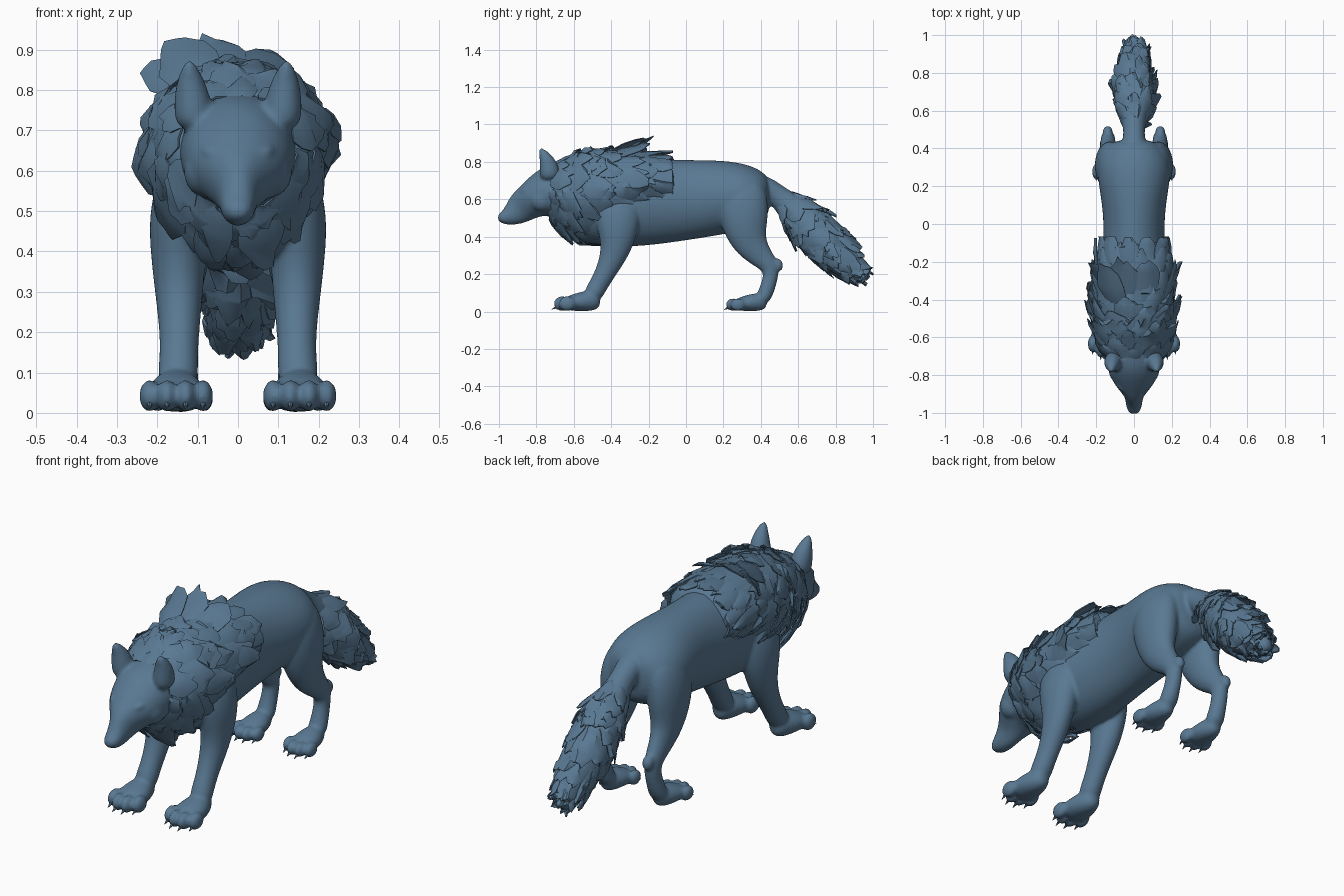
import bpy, bmesh, math, random
from mathutils import Vector

if "Cube" in bpy.data.objects:
    bpy.data.objects.remove(bpy.data.objects["Cube"])

random.seed(4)
coat = bpy.data.materials.new("slate_blue")
coat.diffuse_color = (0.10, 0.19, 0.29, 1)
coat.use_nodes = True
coat.node_tree.nodes["Principled BSDF"].inputs["Base Color"].default_value = coat.diffuse_color
skin_parts = []


def finish(name, bm, subsurf=0):
    me = bpy.data.meshes.new(name)
    for f in bm.faces:
        f.smooth = True
    bm.to_mesh(me)
    bm.free()
    me.set_sharp_from_angle(angle=math.radians(35 if not subsurf else 180))
    me.materials.append(coat)
    ob = bpy.data.objects.new(name, me)
    bpy.context.scene.collection.objects.link(ob)
    if subsurf:
        m = ob.modifiers.new("subsurf", "SUBSURF")
        m.levels = m.render_levels = subsurf
    return ob


def surf(rings, u, a, h=0.0):
    """Point on a lofted tube: u along the rings, a around, h outward."""
    n = len(rings)
    i = max(0, min(int(u), n - 2))
    f = u - i
    v = [p + (q - p) * f for p, q in zip(rings[i], rings[i + 1])]
    lo, hi = max(0, round(u) - 1), min(n - 1, round(u) + 1)
    lo = min(lo, n - 2)
    t = (Vector(rings[hi][:3]) - Vector(rings[lo][:3])).normalized()
    s = Vector((1, 0, 0))
    s = (s - t * s.dot(t)).normalized()
    up = s.cross(t)
    rx, rt = max(v[3], 0.008) + h, max(v[4], 0.008) + h
    if len(v) > 5:  # narrow the underside
        rx *= 1 + v[5] * min(0, math.sin(a))
    return Vector(v[:3]) + s * math.cos(a) * rx + up * math.sin(a) * rt


def loft(name, rings, sides=16, skin=True):
    bm = bmesh.new()
    loops = [[bm.verts.new(surf(rings, i, 2 * math.pi * j / sides)) for j in range(sides)]
             for i in range(len(rings))]
    for r0, r1 in zip(loops, loops[1:]):
        for j in range(sides):
            k = (j + 1) % sides
            bm.faces.new((r0[j], r0[k], r1[k], r1[j]))
    bm.faces.new(loops[0])
    bm.faces.new(loops[-1])
    bmesh.ops.recalc_face_normals(bm, faces=bm.faces)
    ob = finish(name, bm, subsurf=2)
    if skin:
        skin_parts.append(ob)


def blob(name, loc, size, rot=(0, 0, 0)):
    bm = bmesh.new()
    bmesh.ops.create_uvsphere(bm, u_segments=16, v_segments=10, radius=1)
    ob = finish(name, bm)
    ob.location, ob.scale, ob.rotation_euler = loc, size, rot
    skin_parts.append(ob)


def fur(name, rings, rows, count, length, lift, sag, u_max, keep):
    """Overlapping ragged locks laid over a tube, tips lifted."""
    bm = bmesh.new()
    for r, u in enumerate(rows):
        for c in range(count):
            a0 = 2 * math.pi * (c + 0.5 * (r % 2) + random.uniform(-.25, .25)) / count
            if not keep(u, a0):
                continue
            u0 = u + random.uniform(-.2, .2)
            ln = length * random.uniform(.7, 1.25)
            top = lift(u, a0) * random.uniform(.15, 1.35)
            half = math.pi / count * random.uniform(.9, 1.4)
            skew = random.uniform(-.5, .5) * half
            out = surf(rings, u0, a0, .1) - surf(rings, u0, a0, 0)
            grid = []
            for k, w in enumerate((.8, 1.1, 1.1, .85, .4)):
                row = []
                for side in (-1, -.4, .4, 1):
                    t = k / 4
                    if k >= 3:
                        t -= random.uniform(0, .24)
                    a = a0 + side * half * w + skew * t - sag * t * math.cos(a0)
                    h = -.010 + top * t + (.007 if abs(side) < 1 else 0) + random.uniform(-.004, .005)
                    row.append(bm.verts.new(surf(rings, min(u0 + ln * t, u_max), a, h)))
                grid.append(row)
            for g0, g1 in zip(grid, grid[1:]):
                for j in range(3):
                    f = bm.faces.new((g0[j], g0[j + 1], g1[j + 1], g1[j]))
                    f.normal_update()
                    if f.normal.dot(out) < 0:
                        f.normal_flip()
    bmesh.ops.solidify(bm, geom=bm.faces[:], thickness=.005)
    bmesh.ops.recalc_face_normals(bm, faces=bm.faces)
    finish(name, bm)


# Torso, chest to rump
loft("body", [(0, y, z, rx, rz) for y, z, rx, rz in (
    (-.66, .60, .10, .13), (-.55, .58, .16, .20), (-.42, .575, .19, .23),
    (-.28, .58, .185, .24), (-.10, .59, .166, .228), (.05, .60, .165, .215),
    (.18, .61, .186, .204), (.30, .615, .204, .185), (.40, .61, .168, .150), (.45, .61, .09, .095))])

# Head from nose to neck
loft("head", [(0, y, z, rx, rz) for y, z, rx, rz in (
    (-1.008, .505, .020, .014), (-.985, .498, .038, .034), (-.94, .512, .046, .058),
    (-.90, .540, .052, .080), (-.868, .566, .078, .090), (-.83, .592, .114, .100),
    (-.79, .615, .132, .116), (-.74, .635, .146, .145), (-.66, .645, .150, .160), (-.55, .64, .14, .16))])
blob("nose_pad", (0, -.985, .510), (.026, .018, .018))

# Mane and tail tubes, each wrapped in locks of fur
mane = [(0, y, z, rx, rz, .28) for y, z, rx, rz in (
    (-.73, .64, .150, .150), (-.67, .635, .190, .190), (-.57, .62, .212, .235),
    (-.45, .62, .220, .245), (-.32, .66, .220, .206), (-.20, .69, .212, .164),
    (-.07, .69, .185, .150))]
loft("mane_base", mane, skin=False)


def mane_lift(u, a):
    if 2.8 < u < 4.3 and math.sin(a) > .8:
        return .095
    return .022 if u > 4.3 else .05 if math.sin(a) < .3 else .034


fur("mane_locks", mane, [.1 + .55 * i for i in range(10)], 13, 1.35, mane_lift,
    .28, 6.0, lambda u, a: math.sin(a) > (-2 if u < 2.4 else -.45))

tail = [(0, y, z, rx, rt) for y, z, rx, rt in (
    (.38, .69, .075, .065), (.47, .635, .055, .058), (.53, .585, .062, .068),
    (.60, .52, .088, .098), (.68, .44, .103, .115), (.77, .35, .100, .113),
    (.86, .26, .080, .090), (.935, .195, .050, .052), (.97, .17, .02, .02))]
loft("tail_base", tail)
fur("tail_locks", tail, [2.0 + .5 * i for i in range(11)], 8, 1.25,
    lambda u, a: .038, 0, 8.3, lambda u, a: True)


def paw(name, x, y, s, side):
    """Foot with four toes and claws; the heel is near y, toes face forward."""
    loft(name, [(side * x, y + dy * s, z * s, rx * s, rz * s) for dy, z, rx, rz in (
        (-.20, .040, .070, .036), (-.13, .050, .080, .050),
        (-.06, .058, .060, .060), (0, .060, .034, .044))], 12)
    for i, (dx, dy) in enumerate(((-.066, -.180), (-.023, -.207), (.023, -.207), (.066, -.180))):
        tx = side * x + dx * s
        blob(f"{name}_toe_{i}", (tx, y + dy * s, .042 * s), (.026 * s, .046 * s, .040 * s))
        bm = bmesh.new()
        bmesh.ops.create_cone(bm, cap_ends=True, segments=6, radius1=.012 * s, radius2=.001, depth=.045 * s)
        claw = finish(f"{name}_claw_{i}", bm)
        claw.location = (tx, y + (dy - .036) * s, .021 * s)
        claw.rotation_euler = (math.radians(115), 0, 0)


front = ((.125, -.36, .63, .060, .12), (.146, -.365, .50, .078, .125), (.148, -.365, .40, .071, .102),
         (.146, -.385, .30, .061, .073), (.145, -.435, .20, .050, .054), (.147, -.475, .13, .048, .052),
         (.150, -.515, .06, .056, .050))
hind = ((.095, .28, .71, .070, .13), (.126, .305, .57, .088, .142), (.130, .315, .45, .078, .124),
        (.134, .342, .36, .059, .094), (.137, .402, .29, .044, .064), (.138, .458, .235, .038, .050),
        (.138, .450, .17, .036, .041), (.140, .427, .10, .041, .042), (.140, .400, .05, .050, .038))
ear = ((.106, -.725, .70, .052, .060), (.113, -.732, .775, .048, .054),
       (.119, -.752, .830, .033, .034), (.121, -.782, .876, .009, .008))

# Paired parts
for side, tag in ((1, "left"), (-1, "right")):
    for part, rings in (("front_leg", front), ("hind_leg", hind), ("ear", ear)):
        loft(f"{part}_{tag}", [(side * r[0],) + r[1:] for r in rings])
    paw(f"front_paw_{tag}", .153, -.455, 1.0, side)
    paw(f"hind_paw_{tag}", .142, .435, .88, side)
    blob(f"hock_{tag}", (side * .139, .487, .250), (.027, .032, .038), (.5, 0, 0))
    blob(f"brow_{tag}", (side * .050, -.866, .640), (.048, .026, .017), (0, -side * .35, side * .45))
    blob(f"cheek_{tag}", (side * .085, -.77, .60), (.05, .07, .065))

# Fuse the smooth parts into one continuous skin
bpy.context.view_layer.update()
deps = bpy.context.evaluated_depsgraph_get()
bm = bmesh.new()
for ob in skin_parts:
    me = bpy.data.meshes.new_from_object(ob.evaluated_get(deps))
    me.transform(ob.matrix_world)
    bm.from_mesh(me)
for ob in skin_parts:
    bpy.data.objects.remove(ob)
skin = finish("skin", bm)
rm = skin.modifiers.new("remesh", "REMESH")
rm.mode, rm.voxel_size, rm.use_smooth_shade = "VOXEL", .008, True
sm = skin.modifiers.new("smooth", "SMOOTH")
sm.factor, sm.iterations = .5, 8
